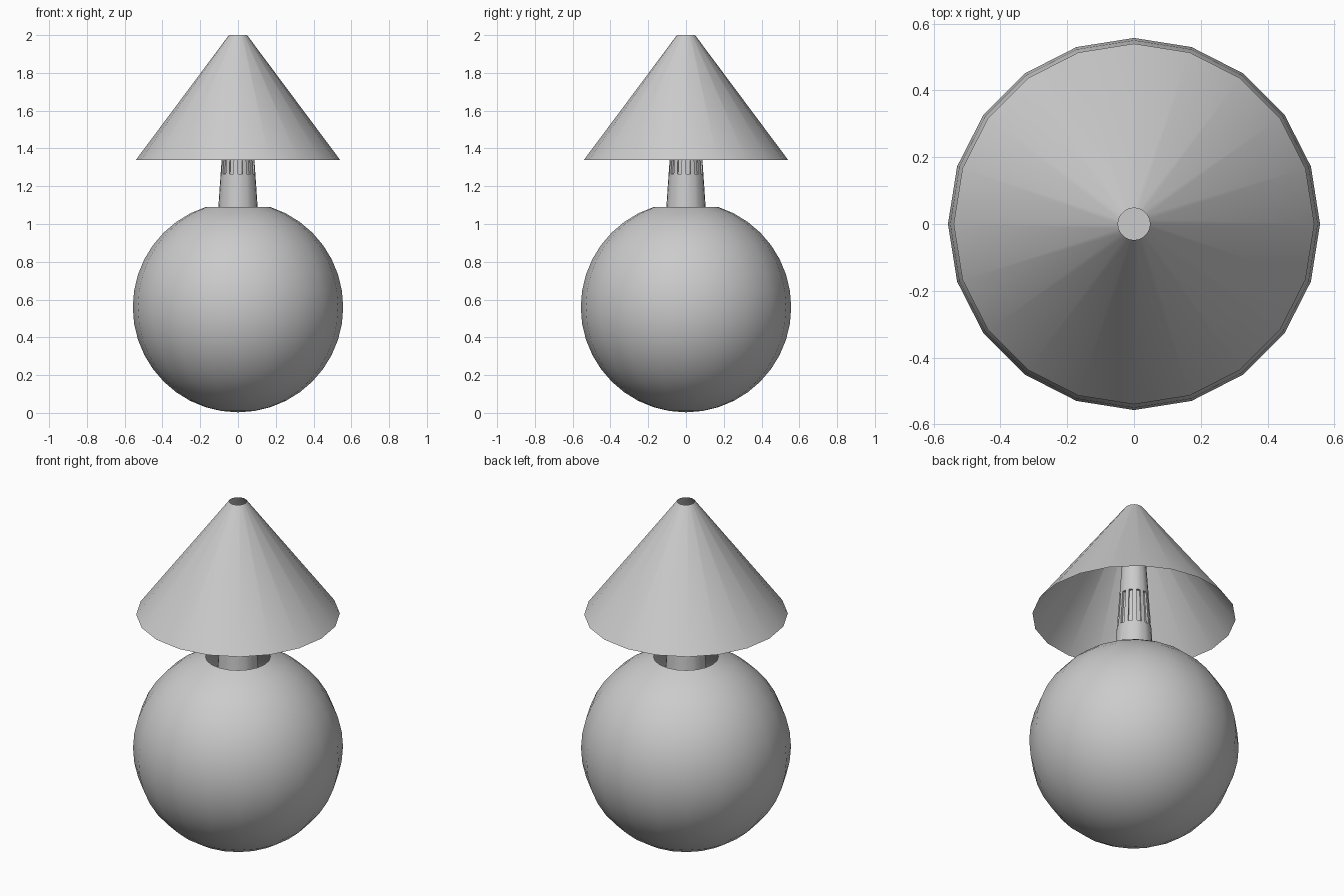
import bpy, bmesh, math

if "Cube" in bpy.data.objects:
    bpy.data.objects.remove(bpy.data.objects["Cube"])


def lathe(name, profile, sides, cap_top=False, cap_bottom=False):
    """Revolve (radius, z) points, listed bottom to top; radius 0 makes a pole."""
    bm = bmesh.new()
    rings = []
    for r, z in profile:
        n = sides if r > 1e-5 else 1
        rings.append([bm.verts.new((r * math.cos(math.tau * i / sides),
                                    r * math.sin(math.tau * i / sides), z))
                      for i in range(n)])
    bands = []
    for a, b in zip(rings, rings[1:]):
        band = []
        for i in range(sides):
            j = (i + 1) % sides
            if len(a) == 1:
                band.append(bm.faces.new((a[0], b[j], b[i])))
            else:
                band.append(bm.faces.new((a[i], a[j], b[j], b[i])))
        bands.append(band)
    if cap_top:
        bm.faces.new(rings[-1])
    if cap_bottom:
        bm.faces.new(rings[0][::-1])
    return name, bm, bands


def finish(name, bm, angle=35):
    bm.normal_update()
    mesh = bpy.data.meshes.new(name)
    bm.to_mesh(mesh)
    bm.free()
    ob = bpy.data.objects.new(name, mesh)
    bpy.context.collection.objects.link(ob)
    bpy.ops.object.select_all(action='DESELECT')
    ob.select_set(True)
    bpy.context.view_layer.objects.active = ob
    bpy.ops.object.shade_smooth_by_angle(angle=math.radians(angle))
    return ob


# Globe base: sphere with an open top
R, CZ, RINGS = 0.557, 0.56, 20
globe = [(R * math.sin(math.pi * k / RINGS), CZ - R * math.cos(math.pi * k / RINGS))
         for k in range(RINGS - 1)]
name, bm, _ = lathe("globe_base", globe, 20)
finish(name, bm)

# Tapered neck, with a ring of recessed slots
neck = [(0.117, 0.9), (0.092, 1.265), (0.078, 1.465), (0.058, 1.75)]
name, bm, bands = lathe("neck", neck, 24, cap_top=True, cap_bottom=True)
slots = bands[1][::2]
bm.normal_update()
for f in slots:
    n = f.normal.copy()
    new = bmesh.ops.extrude_discrete_faces(bm, faces=[f])["faces"][0]
    bmesh.ops.translate(bm, verts=new.verts, vec=-0.012 * n)
finish(name, bm)

# Conical shade, open at both ends
name, bm, _ = lathe("shade", [(0.54, 1.34), (0.048, 2.0)], 20)
finish(name, bm)
